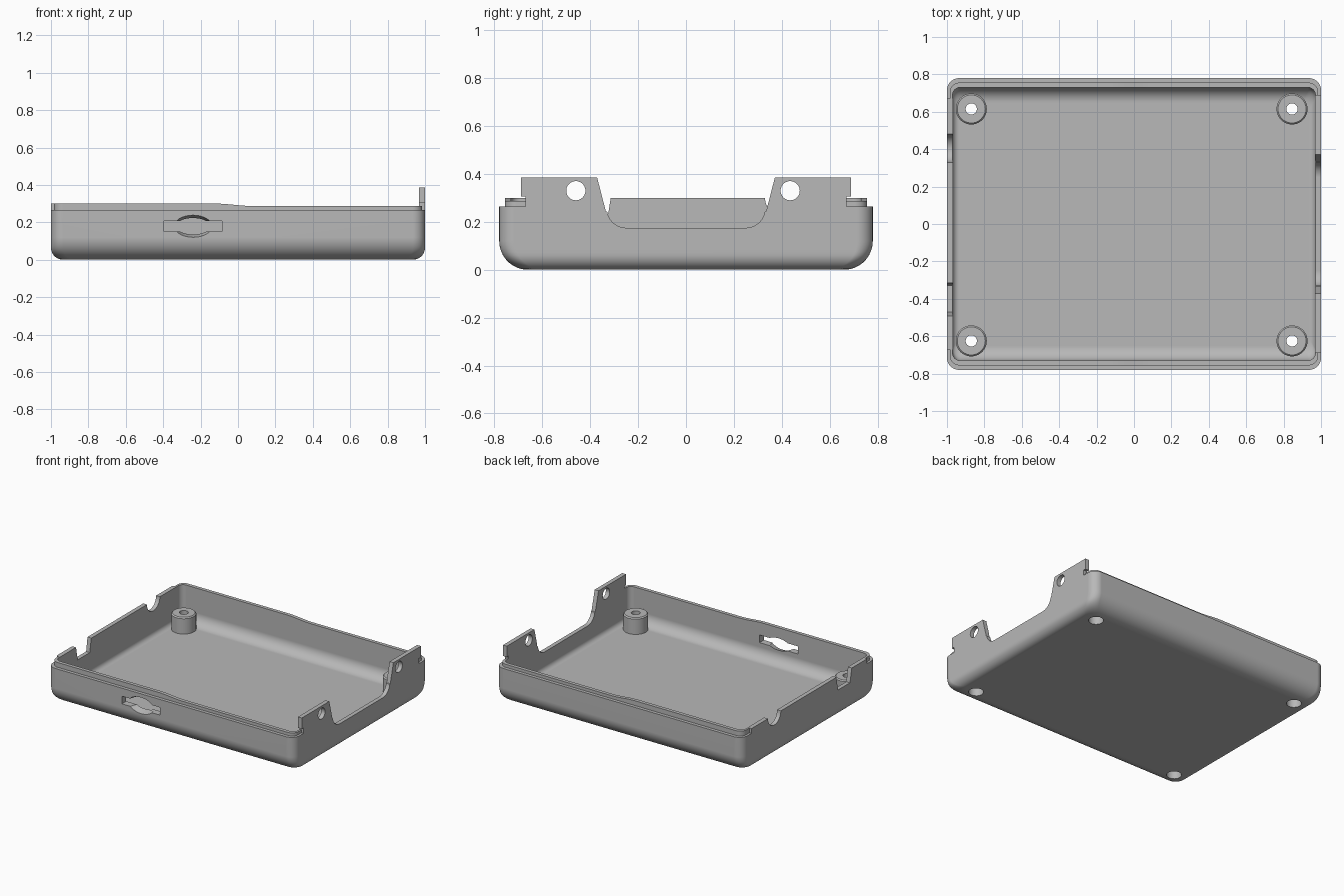
import bpy, bmesh, math
from mathutils import Matrix, Vector

if "Cube" in bpy.data.objects:
    bpy.data.objects.remove(bpy.data.objects["Cube"], do_unlink=True)

grey = bpy.data.materials.new("plain grey")
grey.use_nodes = True
colour = (0.48, 0.48, 0.48, 1)
grey.diffuse_color = colour
grey.node_tree.nodes["Principled BSDF"].inputs["Base Color"].default_value = colour

RIM = 0.265
FLOOR = 0.04


def make_object(name, bm):
    bmesh.ops.recalc_face_normals(bm, faces=bm.faces)
    mesh = bpy.data.meshes.new(name)
    bm.to_mesh(mesh)
    bm.free()
    mesh.materials.append(grey)
    obj = bpy.data.objects.new(name, mesh)
    bpy.context.collection.objects.link(obj)
    return obj


def rounded_rect(a, b, r, xs=()):
    """Outline with rounded corners, plus optional points along the long edges."""
    pts = []
    for k, (sx, sy) in enumerate([(1, 1), (-1, 1), (-1, -1), (1, -1)]):
        for i in range(9):
            t = math.radians(90 * k + 90 * i / 8)
            pts.append((sx * (a - r) + r * math.cos(t), sy * (b - r) + r * math.sin(t)))
        if k in (0, 2):
            y = b if k == 0 else -b
            pts += [(x, y) for x in (reversed(xs) if k == 0 else xs)]
    return pts


def loft(name, rings, closed=False):
    bm = bmesh.new()
    loops = [[bm.verts.new(p) for p in ring] for ring in rings]
    pairs = list(zip(loops, loops[1:]))
    if closed:
        pairs.append((loops[-1], loops[0]))
    for lo, hi in pairs:
        n = len(lo)
        for i in range(n):
            j = (i + 1) % n
            bm.faces.new((lo[i], lo[j], hi[j], hi[i]))
    if not closed:
        bm.faces.new(loops[0])
        bm.faces.new(loops[-1])
    return make_object(name, bm)


def prism_x(name, profile, x0, x1):
    """Extrude a (y, z) profile along x."""
    return loft(name, [[(x, y, z) for y, z in profile] for x in (x0, x1)])


def cylinder(name, x, y, r, z0, z1, chamfer=0):
    def ring(rad, z):
        return [(x + rad * math.cos(t), y + rad * math.sin(t), z)
                for t in (math.tau * i / 40 for i in range(40))]
    rings = [ring(r, z0), ring(r, z1 - chamfer)]
    if chamfer:
        rings.append(ring(r - chamfer, z1))
    else:
        rings[1] = ring(r, z1)
    return loft(name, rings)


def bowl_rings(a, b, rx, ry, corner, base):
    """Rounded-rectangle rings rising through a bottom fillet."""
    rings = []
    for i in range(13):
        h = ry * (1 - math.cos(math.pi / 2 * i / 12))

        def inset(r):
            d = max(0, 1 - h / r)
            return r * (1 - math.sqrt(1 - d * d))
        rings.append([(x, y, base + h)
                      for x, y in rounded_rect(a - inset(rx), b - inset(ry), corner)])
    rings.append([(x, y, RIM) for x, y in rounded_rect(a, b, corner)])
    return rings


# Tray shell: outside skin, then the cavity
outer = bowl_rings(1.0, 0.78, 0.065, 0.12, 0.065, 0.0)
inner = bowl_rings(0.97, 0.73, 0.035, 0.08, 0.04, FLOOR)
tray = loft("tray_shell", outer + inner[::-1])

# Raised lip, dropping gently towards +x
xs = [-0.12 + 0.2 * i / 12 for i in range(13)]


def lip_top(x):
    t = min(1, max(0, (x + 0.12) / 0.2))
    return 0.30 - 0.013 * t * t * (3 - 2 * t)


lip_out = rounded_rect(0.984, 0.756, 0.05, xs)
lip_in = rounded_rect(0.97, 0.73, 0.04, xs)
lip = loft("rim_lip", [
    [(x, y, RIM) for x, y in lip_out],
    [(x, y, lip_top(x)) for x, y in lip_out],
    [(x, y, lip_top(x)) for x, y in lip_in],
    [(x, y, RIM) for x, y in lip_in]], closed=True)

# End walls above the rim
half = [(0.67, RIM), (0.67, 0.305), (0.69, 0.305), (0.69, 0.385)]
left_wall = prism_x("left_tab_wall", half + [(-y, z) for y, z in reversed(half)], 0.969, 1.0)
right_wall = prism_x("right_end_wall",
                     [(-0.67, RIM), (0.67, RIM), (0.67, 0.30), (-0.67, 0.30)], -1.0, -0.969)

# Cutter: wide opening between the tabs
side = [(0.38, 0.42), (0.335, 0.245)]
side += [(0.25 + 0.08 * math.cos(t), 0.255 - 0.08 * math.sin(t))
         for t in (math.pi / 2 * i / 10 for i in range(1, 11))]
opening = prism_x("cut_opening", side + [(-y, z) for y, z in reversed(side)], 0.9, 1.1)


def round_cut(name, y, z, r, x0, x1):
    return prism_x(name, [(y + r * math.cos(t), z + r * math.sin(t))
                          for t in (math.tau * i / 40 for i in range(40))], x0, x1)


# Cutters: tab holes, half-round notch and tapered notch
tab_holes = [round_cut("cut_tab_hole", y, 0.33, 0.04, 0.9, 1.1) for y in (-0.46, 0.435)]
half_round = round_cut("cut_half_round", 0.405, 0.30, 0.075, -1.1, -0.9)
taper = prism_x("cut_taper", [(-0.5, 0.34), (-0.47, 0.2), (-0.33, 0.2), (-0.308, 0.34)], -1.1, -0.9)

# Cutters: front slot with a dished oval around it
slot_box = bmesh.new()
bmesh.ops.create_cube(slot_box, size=1, matrix=Matrix.Translation(Vector((-0.24, -0.75, 0.178)))
                      @ Matrix.Diagonal((0.31, 0.2, 0.056, 1)))
slot = make_object("cut_slot", slot_box)
dish = loft("cut_dish", [
    [(-0.24 + w * math.cos(t), y, 0.179 + h * math.sin(t))
     for t in (math.tau * i / 40 for i in range(40))]
    for y, w, h in ((-0.80, 0.105, 0.065), (-0.70, 0.085, 0.035))])

# Screw posts and their stepped holes
posts, bores = [], []
for px in (-0.87, 0.845):
    for py in (-0.625, 0.615):
        post = cylinder("screw_post", px, py, 0.083, 0.02, 0.16, 0.008)
        pair = [cylinder("cut_bore", px, py, 0.03, -0.1, 0.3),
                cylinder("cut_counterbore", px, py, 0.05, -0.1, 0.1)]
        posts.append((post, pair))
        bores += pair


def finish(obj, cutters):
    """Apply the cuts, then smooth everything except the sharp edges."""
    bpy.ops.object.select_all(action='DESELECT')
    bpy.context.view_layer.objects.active = obj
    obj.select_set(True)
    for cutter in cutters:
        mod = obj.modifiers.new("cut", 'BOOLEAN')
        mod.operation = 'DIFFERENCE'
        mod.solver = 'EXACT'
        mod.object = cutter
        bpy.ops.object.modifier_apply(modifier=mod.name)
    bpy.ops.object.shade_smooth_by_angle(angle=math.radians(30))
    weighted = obj.modifiers.new("even_shading", 'WEIGHTED_NORMAL')
    weighted.keep_sharp = True


finish(tray, [opening, half_round, taper, slot, dish] + bores)
finish(lip, [opening, half_round, taper])
finish(left_wall, [opening] + tab_holes)
finish(right_wall, [half_round, taper])
for post, pair in posts:
    finish(post, pair)

# Remove the used cutters
for cutter in [opening, half_round, taper, slot, dish] + tab_holes + bores:
    bpy.data.objects.remove(cutter, do_unlink=True)
